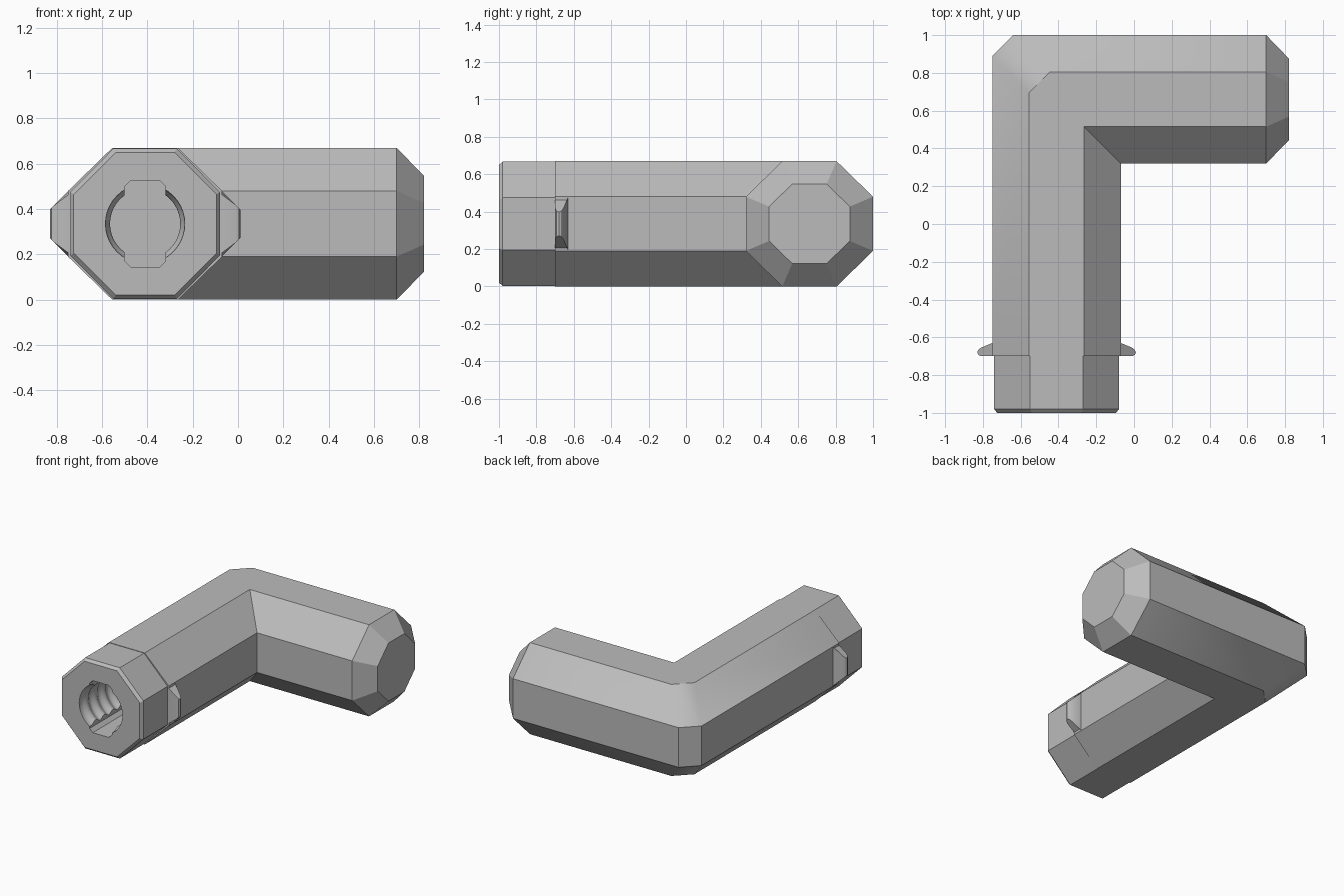
import bpy, bmesh
from math import cos, sin, pi, radians

cube = bpy.data.objects.get("Cube")
if cube:
    bpy.data.objects.remove(cube, do_unlink=True)

grey = bpy.data.materials.new("light grey")
grey.use_nodes = True
colour = (0.5, 0.5, 0.5, 1)
grey.diffuse_color = colour
grey.node_tree.nodes["Principled BSDF"].inputs["Base Color"].default_value = colour

CX, CY, CZ = -0.41, 0.66, 0.335   # axes of the two arms


def loft(name, rings):
    """Skin a list of equal-sized vertex rings and cap both ends."""
    bm = bmesh.new()
    loops = [[bm.verts.new(p) for p in ring] for ring in rings]
    for a, b in zip(loops, loops[1:]):
        for i in range(len(a)):
            j = (i + 1) % len(a)
            bm.faces.new((a[i], a[j], b[j], b[i]))
    bm.faces.new(loops[0])
    bm.faces.new(loops[-1])
    bmesh.ops.remove_doubles(bm, verts=bm.verts, dist=0.0001)
    bmesh.ops.recalc_face_normals(bm, faces=bm.faces)
    mesh = bpy.data.meshes.new(name)
    bm.to_mesh(mesh)
    bm.free()
    mesh.materials.append(grey)
    obj = bpy.data.objects.new(name, mesh)
    bpy.context.collection.objects.link(obj)
    return obj


def octagon(w, h, f):
    """Octagon with half width w, half height h and half flat f."""
    return [(w, -f), (w, f), (f, h), (-f, h), (-w, f), (-w, -f), (-f, -h), (f, -h)]


def front_ring(points, y):
    return [(CX - u, y, CZ + v) for u, v in points]


def side_ring(points, x):
    return [(x, CY + u, CZ + v) for u, v in points]


# Elbow body: stepped tip, long arm, bevelled corner, short arm with tapered end
main = octagon(0.34, 0.335, 0.145)
tip = octagon(0.33, 0.332, 0.14)
cut = 0.11
corner_a = [(CX - u, CY + u - (cut if u > 0 else 0), CZ + v) for u, v in main]
corner_b = [(CX - u + (cut if u > 0 else 0), CY + u, CZ + v) for u, v in main]
body = loft("elbow_body", [
    front_ring(octagon(0.315, 0.315, 0.13), -1.0),
    front_ring(tip, -0.98),
    front_ring(tip, -0.70),
    front_ring(main, -0.70),
    corner_a, corner_b,
    side_ring(main, 0.70),
    side_ring([(u * 0.635, v * 0.635) for u, v in main], 0.82),
])

# Ridged bore cutter
def circle(r):
    return [(r * cos(2 * pi * i / 40), r * sin(2 * pi * i / 40)) for i in range(40)]

depth = 0.42
bore_rings = [front_ring(circle(0.175), -1.05)]
for k in range(33):
    t = k / 32
    bore_rings.append(front_ring(circle(0.165 + 0.01 * cos(8 * pi * t)), -0.98 + t * (depth - 0.02)))
bore = loft("bore_cutter", bore_rings)

# Upright slot cutter with clipped corners
slot_shape = [(0.09, -0.165), (0.09, 0.165), (0.065, 0.19), (-0.065, 0.19),
              (-0.09, 0.165), (-0.09, -0.165), (-0.065, -0.19), (0.065, -0.19)]
slot = loft("slot_cutter", [front_ring(slot_shape, y) for y in (-1.06, -1.002 + depth)])

for cutter in (bore, slot):
    mod = body.modifiers.new(cutter.name, "BOOLEAN")
    mod.operation = "DIFFERENCE"
    mod.solver = "EXACT"
    mod.object = cutter
bpy.context.view_layer.objects.active = body
for mod in list(body.modifiers):
    bpy.ops.object.modifier_apply(modifier=mod.name)
for cutter in (bore, slot):
    bpy.data.objects.remove(cutter, do_unlink=True)

# Side catches: rounded fins that taper with the slope of the octagon
fin = [(-0.70, 0.32), (-0.70, 0.40), (-0.693, 0.414), (-0.68, 0.42), (-0.667, 0.415),
       (-0.655, 0.40), (-0.63, 0.34), (-0.63, 0.32)]
parts = [body]
for name, s in (("left_catch", 1), ("right_catch", -1)):
    parts.append(loft(name, [
        [(CX + s * u, y, CZ + e * (0.143 - max(0, u - 0.34))) for y, u in fin]
        for e in (-1, 1)]))

# Smooth the gentle angles only
for obj in parts:
    bpy.ops.object.select_all(action="DESELECT")
    obj.select_set(True)
    bpy.context.view_layer.objects.active = obj
    bpy.ops.object.shade_smooth_by_angle(angle=radians(30))
